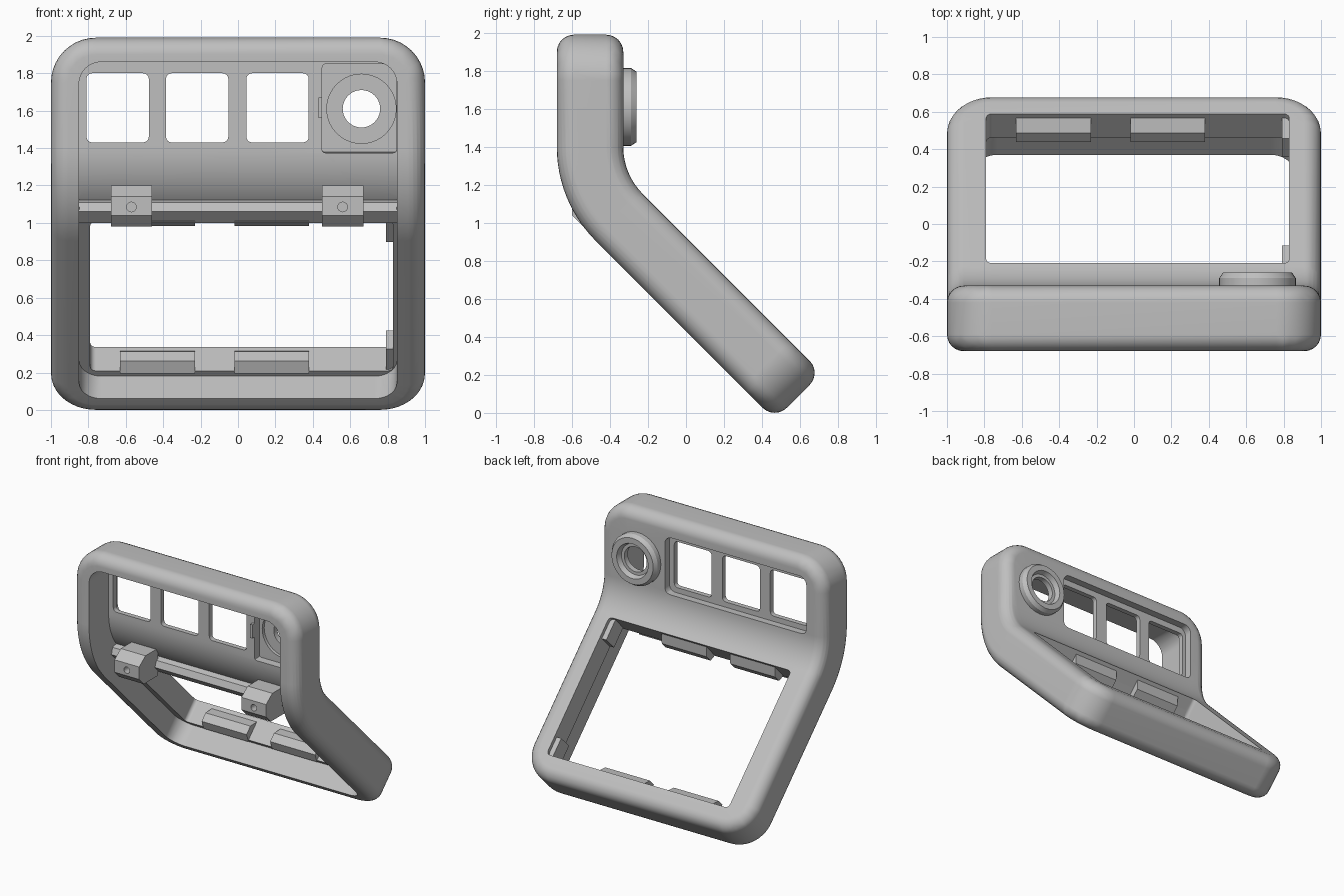
import bpy, bmesh, math
from mathutils import Vector

cube = bpy.data.objects.get("Cube")
if cube:
    bpy.data.objects.remove(cube, do_unlink=True)

grey = bpy.data.materials.new("warm_grey_plastic")
grey.use_nodes = True
GREY = (0.52, 0.52, 0.52, 1)
grey.diffuse_color = GREY
grey.node_tree.nodes["Principled BSDF"].inputs["Base Color"].default_value = GREY

# Flat layout: x across, d = depth behind the front face, s = height along the
# strip (0 at the start of the bend, negative below it).
THICK, RADIUS, TOP = 0.35, 0.7, 0.59
ARC = RADIUS * math.pi / 4
LOW = -ARC - 1.332


def bend(co):
    x, d, s = co
    a = min(max(-s / RADIUS, 0), math.pi / 4)
    extra = s if s > 0 else min(s + ARC, 0)
    r = RADIUS - d
    y = 0.02 - r * math.cos(a) - extra * math.sin(a)
    z = 1.4 - r * math.sin(a) + extra * math.cos(a)
    return Vector((x, y, z))


def make(name, bm):
    bmesh.ops.recalc_face_normals(bm, faces=bm.faces[:])
    me = bpy.data.meshes.new(name)
    bm.to_mesh(me)
    bm.free()
    me.materials.append(grey)
    ob = bpy.data.objects.new(name, me)
    bpy.context.collection.objects.link(ob)
    return ob


def extrude(bm, points, offset):
    face = bm.faces.new([bm.verts.new(p) for p in points])
    new = bmesh.ops.extrude_face_region(bm, geom=[face])["geom"]
    bmesh.ops.translate(bm, vec=offset, verts=[v for v in new if isinstance(v, bmesh.types.BMVert)])


def slab(name, x0, x1, s0, s1, d0, d1, r, steps=6, fillet=0):
    """Rounded rectangle in the flat layout, optionally with filleted rims."""
    bm = bmesh.new()
    pts = []
    corners = [(x1 - r, s1 - r), (x0 + r, s1 - r), (x0 + r, s0 + r), (x1 - r, s0 + r)]
    for q, (cx, cs) in enumerate(corners):
        for i in range(steps + 1):
            a = (q + i / steps) * math.pi / 2
            pts.append((cx + r * math.cos(a), d0, cs + r * math.sin(a)))
    extrude(bm, pts, (0, d1 - d0, 0))
    if fillet:
        rims = [e for e in bm.edges if abs(e.verts[0].co.y - e.verts[1].co.y) < 1e-5]
        bmesh.ops.bevel(bm, geom=rims, offset=fillet, segments=6, profile=0.5, affect='EDGES')
    return make(name, bm)


def smooth(ob, angle=32):
    bpy.ops.object.select_all(action='DESELECT')
    ob.select_set(True)
    bpy.context.view_layer.objects.active = ob
    bpy.ops.object.shade_smooth_by_angle(angle=math.radians(angle))


def prism(name, profile, x0, x1):
    """Extrude a (y, z) profile across x."""
    bm = bmesh.new()
    extrude(bm, [(x0, y, z) for y, z in profile], (x1 - x0, 0, 0))
    return make(name, bm)


# Bent shell: a filleted slab, hollowed from the front and pierced at the back
shell = slab("bent_shell", -1, 1, LOW, TOP, 0, THICK, 0.24, 10, 0.09)
LENS_X, LENS_S = 0.66, 0.21
cutters = [
    slab("cut_cavity", -0.85, 0.85, -ARC - 1.195, 0.46, -0.1, 0.17, 0.12),
    slab("cut_upper_cavity", -0.851, 0.851, -ARC - 0.012, 0.461, -0.09, 0.25, 0.12),
    slab("cut_opening", -0.79, 0.83, -ARC - 1.155, -ARC - 0.025, 0.1, 0.5, 0.03, 3),
    slab("cut_back_recess", -0.84, 0.42, -0.02, 0.45, 0.29, 0.5, 0.06),
    slab("cut_lens_pocket", 0.45, 0.847, -0.04, 0.45, 0.1, 0.31, 0.02, 3),
    slab("cut_lens_bore", LENS_X - 0.185, LENS_X + 0.185, LENS_S - 0.185, LENS_S + 0.185,
         0.2, 0.5, 0.184, 10),
]
for left in (-0.81, -0.385, 0.045):
    cutters.append(slab("cut_window", left, left + 0.333, 0.03, 0.4, 0.1, 0.5, 0.03, 4))
for c in cutters:
    c.hide_render = True
    mod = shell.modifiers.new(c.name, 'BOOLEAN')
    mod.operation, mod.solver, mod.object = 'DIFFERENCE', 'EXACT', c
graph = bpy.context.evaluated_depsgraph_get()
bm = bmesh.new()
bm.from_mesh(shell.evaluated_get(graph).to_mesh())
shell.modifiers.clear()
for c in cutters:
    bpy.data.objects.remove(c, do_unlink=True)

# Slice across the bend, then fold the slab
bmesh.ops.triangulate(bm, faces=bm.faces[:])
SLICES = 12
for i in range(SLICES + 1):
    bmesh.ops.bisect_plane(bm, geom=bm.verts[:] + bm.edges[:] + bm.faces[:], dist=1e-5,
                           plane_co=(0, 0, -ARC * i / SLICES), plane_no=(0, 0, 1))
for v in bm.verts:
    v.co = bend(v.co)
bmesh.ops.recalc_face_normals(bm, faces=bm.faces[:])
bm.to_mesh(shell.data)
bm.free()
smooth(shell)
weighted = shell.modifiers.new("even_shading", 'WEIGHTED_NORMAL')
weighted.keep_sharp = True

# Lens ring: lathed section, given as (radius, depth)
section = [(0.1, 0.335), (0.19, 0.335), (0.205, 0.345), (0.205, 0.39),
           (0.185, 0.42), (0.14, 0.42), (0.125, 0.38), (0.1, 0.38)]
bm = bmesh.new()
N = 40
rings = []
for i in range(N):
    a = i * math.tau / N
    rings.append([bm.verts.new(bend((LENS_X + r * math.cos(a), d, LENS_S + r * math.sin(a))))
                  for r, d in section])
for i in range(N):
    for k in range(len(section)):
        m = (k + 1) % len(section)
        j = (i + 1) % N
        bm.faces.new((rings[i][k], rings[i][m], rings[j][m], rings[j][k]))
smooth(make("lens_ring", bm), 25)

# Hinge ledge across the top of the opening
prism("hinge_ledge", [(-0.28, 1.14), (-0.38, 1.11), (-0.4, 1.06), (-0.34, 1.0),
                      (-0.215, 1.135), (-0.24, 1.16)], -0.851, 0.851)

# Hinge clips, each with a pin hole
clip = [(-0.36, 1.2), (-0.52, 1.2), (-0.6, 1.14), (-0.6, 1.04), (-0.54, 0.98), (-0.36, 0.98)]
for side, cx in (("right", -0.57), ("left", 0.56)):
    body = prism("hinge_clip_" + side, clip, cx - 0.11, cx + 0.11)
    bm = bmesh.new()
    pts = [(cx + 0.026 * math.cos(i * math.tau / 16), -0.7, 1.085 + 0.026 * math.sin(i * math.tau / 16))
           for i in range(16)]
    extrude(bm, pts, (0, 0.2, 0))
    pin = make("cut_pin_hole", bm)
    pin.hide_render = True
    mod = body.modifiers.new("pin_hole", 'BOOLEAN')
    mod.operation, mod.solver, mod.object = 'DIFFERENCE', 'EXACT', pin
    mesh = bpy.data.meshes.new_from_object(body.evaluated_get(bpy.context.evaluated_depsgraph_get()))
    body.modifiers.clear()
    body.data = mesh
    bpy.data.objects.remove(pin, do_unlink=True)

# Wedge tabs along the top and bottom of the opening, as (depth, reach)
wedge = [(0.16, -0.01), (0.19, 0.055), (0.26, 0.055), (0.33, -0.01)]
for edge, start, sign in (("top", -ARC - 0.025, -1), ("bottom", -ARC - 1.155, 1)):
    for side, x0 in (("right", -0.63), ("left", -0.02)):
        profile = [tuple(bend((0, d, start + sign * reach)).yz) for d, reach in wedge]
        prism("snap_tab_%s_%s" % (edge, side), profile, x0, x0 + 0.4)

# Corner stops on the left side of the opening
for edge, l0, l1 in (("top", 0.02, 0.19), ("bottom", 1.0, 1.16)):
    profile = [tuple(bend((0, d, -ARC - l)).yz) for d, l in
               ((0.18, l0), (0.18, l1), (0.32, l1), (0.32, l0))]
    prism("corner_stop_" + edge, profile, 0.79, 0.835)

# Small catch beside the lens pocket
prism("catch", [(-0.46, 1.56), (-0.46, 1.67), (-0.42, 1.67), (-0.42, 1.56)], 0.43, 0.45)
